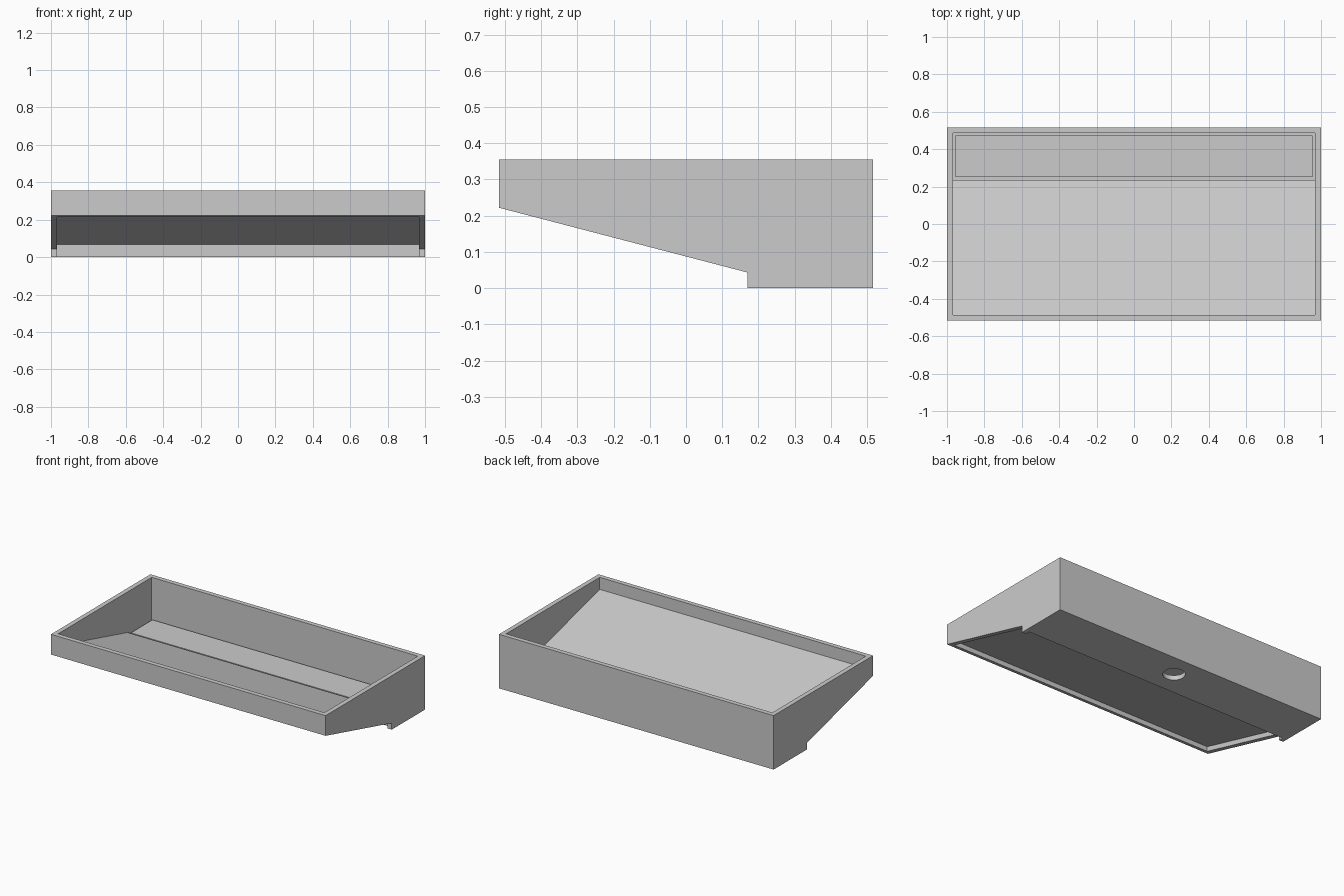
import bpy, bmesh
from mathutils import Vector

if "Cube" in bpy.data.objects:
    bpy.data.objects.remove(bpy.data.objects["Cube"])


def extrude_x(name, profile, half):
    """Solid from a (y, z) profile, extruded between x = -half and +half."""
    bm = bmesh.new()
    face = bm.faces.new([bm.verts.new((-half, y, z)) for y, z in profile])
    new = bmesh.ops.extrude_face_region(bm, geom=[face])["geom"]
    verts = [v for v in new if isinstance(v, bmesh.types.BMVert)]
    bmesh.ops.translate(bm, verts=verts, vec=Vector((2 * half, 0, 0)))
    bmesh.ops.recalc_face_normals(bm, faces=bm.faces)
    mesh = bpy.data.meshes.new(name)
    bm.to_mesh(mesh)
    bm.free()
    obj = bpy.data.objects.new(name, mesh)
    bpy.context.collection.objects.link(obj)
    return obj


def cut(target, cutter):
    mod = target.modifiers.new("cut", "BOOLEAN")
    mod.operation = "DIFFERENCE"
    mod.solver = "EXACT"
    mod.object = cutter
    bpy.context.view_layer.objects.active = target
    bpy.ops.object.modifier_apply(modifier=mod.name)
    bpy.data.objects.remove(cutter)


def slope(y, offset=0.0):
    """Height of the sloped underside at depth y, plus an offset."""
    return 0.043 + 0.2606 * (0.17 - y) + offset


D, H, T = 0.517, 0.355, 0.031      # half depth, height, wall thickness
I = D - T                          # inner half depth
W = 1 - T                          # inner half width

# outer block of the basin
basin = extrude_x("basin", [(-D, H), (D, H), (D, 0), (0.17, 0),
                            (0.17, 0.043), (-D, slope(-D))], 1)

# bowl with sloping floor and drain trough
cut(basin, extrude_x("bowl_cutter", [
    (-I, H + 0.1), (I, H + 0.1), (I, T), (0.235, T),
    (0.235, slope(0.235, 2 * T)), (-I, slope(-I, 2 * T))], W))

# recess under the sloping floor
cut(basin, extrude_x("recess_cutter", [
    (-I, slope(-I, T)), (0.2, slope(0.2, T)), (0.2, -0.1), (-I, -0.1)], W))

# drain hole
bpy.ops.mesh.primitive_cylinder_add(vertices=32, radius=0.067, depth=0.09,
                                    location=(0, 0.365, 0))
cut(basin, bpy.context.object)

# loose cover plate over the trough
extrude_x("drain_cover", [(0.25, 0.055), (0.474, 0.055),
                          (0.474, 0.084), (0.25, 0.084)], 0.955)
